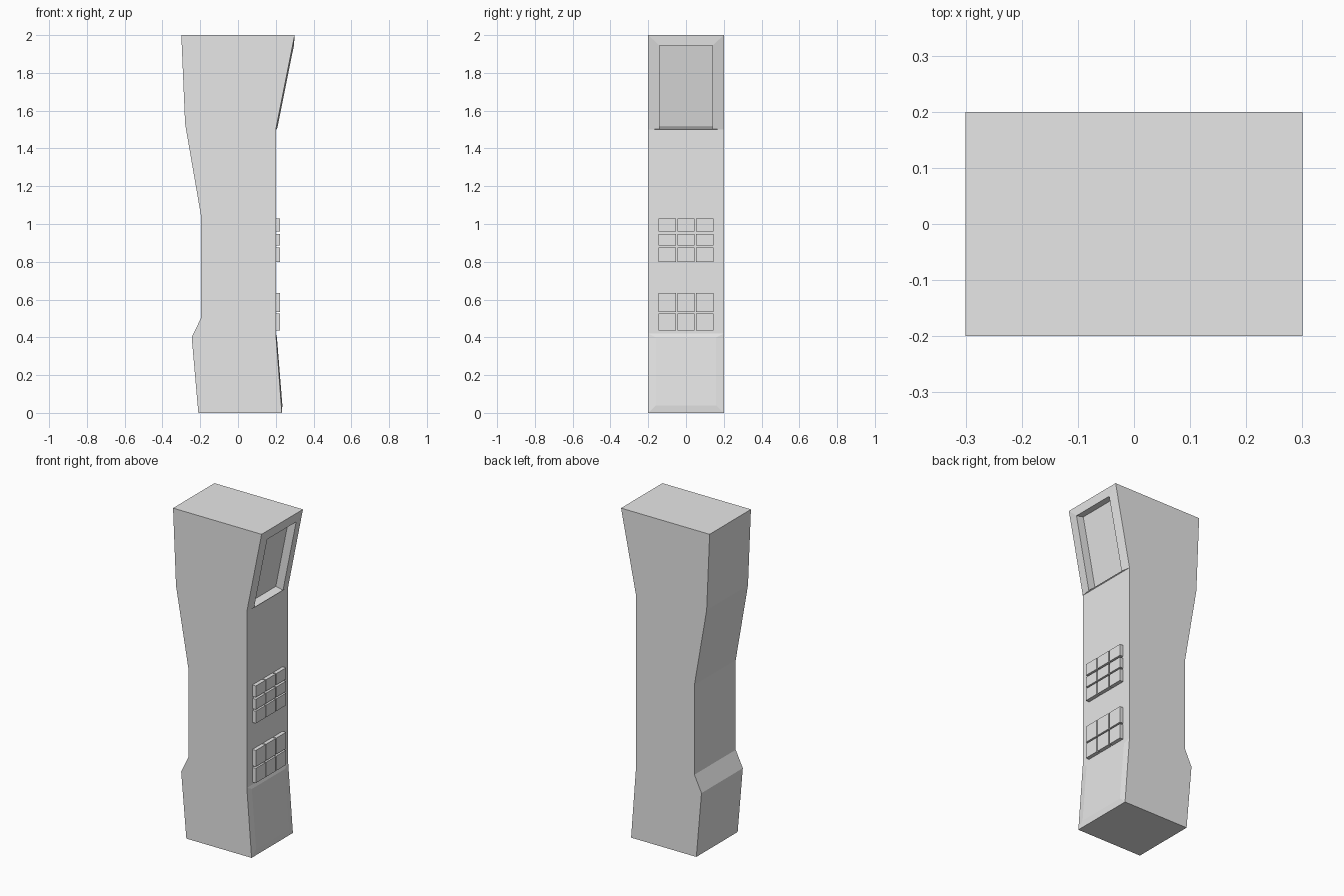
import bpy
import bmesh
from mathutils import Vector

cube = bpy.data.objects.get("Cube")
if cube:
    bpy.data.objects.remove(cube, do_unlink=True)

grey = bpy.data.materials.new("light grey")
grey.use_nodes = True
grey.diffuse_color = (0.8, 0.8, 0.8, 1)
grey.node_tree.nodes["Principled BSDF"].inputs["Base Color"].default_value = (0.8, 0.8, 0.8, 1)


def finish(bm, name):
    mesh = bpy.data.meshes.new(name)
    bm.to_mesh(mesh)
    bm.free()
    mesh.materials.append(grey)
    obj = bpy.data.objects.new(name, mesh)
    bpy.context.collection.objects.link(obj)
    return obj


def inset_panel(bm, face, half_width, low, high):
    """Inset a face, placing the inner face's edges at low and high (x, z) points."""
    bmesh.ops.inset_individual(bm, faces=[face], thickness=0.02)
    middle = face.calc_center_median().z
    for v in face.verts:
        x, z = high if v.co.z > middle else low
        v.co = Vector((x, half_width if v.co.y > 0 else -half_width, z))


# Body: side profile extruded across its width
profile = [(-0.21, 0), (0.232, 0), (0.2, 0.42), (0.2, 1.5), (0.3, 2),
           (-0.3, 2), (-0.28, 1.53), (-0.197, 1.05), (-0.197, 0.5), (-0.245, 0.4)]
bm = bmesh.new()
side = bm.faces.new([bm.verts.new((x, -0.2, z)) for x, z in profile])
new = bmesh.ops.extrude_face_region(bm, geom=[side], use_keep_orig=True)["geom"]
bmesh.ops.translate(bm, vec=(0, 0.4, 0), verts=[g for g in new if isinstance(g, bmesh.types.BMVert)])
bmesh.ops.recalc_face_normals(bm, faces=bm.faces[:])
bm.faces.ensure_lookup_table()

fronts = [f for f in bm.faces if f.normal.x > 0.9]
screen = max(fronts, key=lambda f: f.calc_center_median().z)
foot = min(fronts, key=lambda f: f.calc_center_median().z)

# Slightly raised foot panel
inset_panel(bm, foot, 0.16, (0.235, 0.04), (0.206, 0.4))

# Raised screen frame with a sunken screen
inset_panel(bm, screen, 0.14, (0.207, 1.503), (0.296, 1.945))
inset_panel(bm, screen, 0.14, (0.158, 1.513), (0.247, 1.955))
finish(bm, "body")


# Keypads: grids of thin rectangular buttons
def keypad(name, rows):
    for r, (low, high) in enumerate(rows):
        for c in range(3):
            bm = bmesh.new()
            bmesh.ops.create_cube(bm, size=1)
            bmesh.ops.scale(bm, vec=(0.032, 0.092, high - low), verts=bm.verts)
            bmesh.ops.translate(bm, vec=(0.207, (c - 1) * 0.1, (low + high) / 2), verts=bm.verts)
            finish(bm, f"{name}_button_{r + 1}_{c + 1}")


keypad("upper", [(0.8, 0.875), (0.885, 0.948), (0.96, 1.03)])
keypad("lower", [(0.435, 0.525), (0.535, 0.635)])
